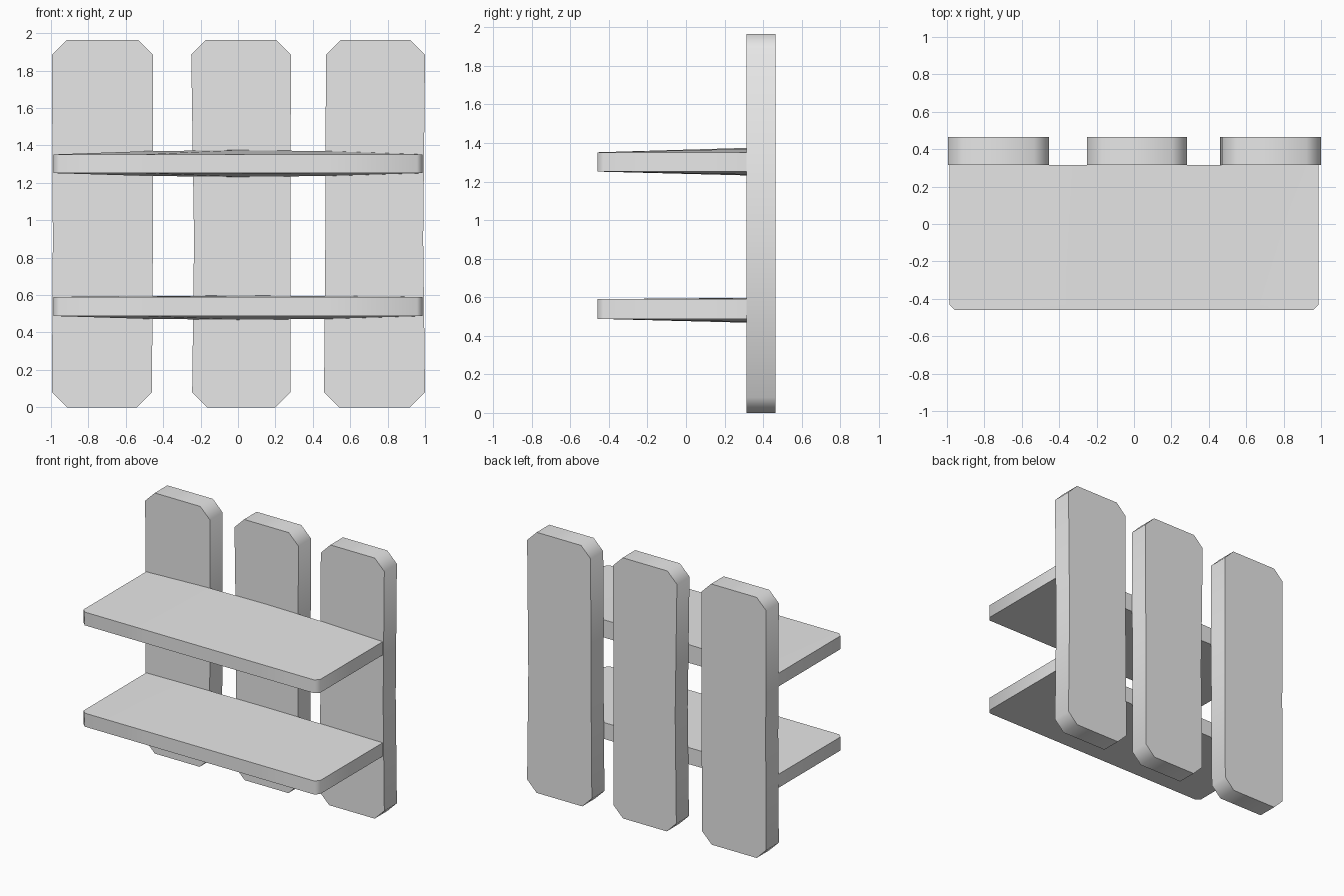
import bpy
import bmesh

cube = bpy.data.objects.get("Cube")
if cube:
    bpy.data.objects.remove(cube, do_unlink=True)

# One plain grey for the whole piece
GREY = (0.8, 0.8, 0.8, 1.0)
grey = bpy.data.materials.new("plain grey")
grey.use_nodes = True
grey.diffuse_color = GREY
grey.node_tree.nodes["Principled BSDF"].inputs["Base Color"].default_value = GREY

WALL_FRONT, WALL_BACK = 0.315, 0.465
SHELF_FRONT = -0.46
HEIGHT = 1.965


def finish(name, bm):
    """Turn a bmesh into a smooth-shaded object with sharp rims."""
    bmesh.ops.recalc_face_normals(bm, faces=bm.faces[:])
    mesh = bpy.data.meshes.new(name)
    bm.to_mesh(mesh)
    bm.free()
    mesh.materials.append(grey)
    obj = bpy.data.objects.new(name, mesh)
    bpy.context.collection.objects.link(obj)
    bpy.ops.object.select_all(action="DESELECT")
    obj.select_set(True)
    bpy.context.view_layer.objects.active = obj
    bpy.ops.object.shade_smooth_by_angle(angle=1.05)


def extrude(bm, faces):
    """Extrude faces into a closed solid and return the new vertices."""
    result = bmesh.ops.extrude_face_region(bm, geom=faces, use_keep_orig=True)
    return [v for v in result["geom"] if isinstance(v, bmesh.types.BMVert)]


def plank(name, left, right):
    """Upright board; left and right list x at the bottom, middle and top."""
    cut = 0.08
    levels = (cut, 0.9, HEIGHT - cut)
    outline = [(left[0] + cut, 0), (right[0] - cut, 0)]
    outline += list(zip(right, levels))
    outline += [(right[2] - cut, HEIGHT), (left[2] + cut, HEIGHT)]
    outline += list(zip(left, levels))[::-1]
    bm = bmesh.new()
    face = bm.faces.new([bm.verts.new((x, WALL_FRONT, z)) for x, z in outline])
    for v in extrude(bm, [face]):
        v.co.y = WALL_BACK
    finish(name, bm)


def shelf(name, bottom, top, sag, crown):
    """Board with clipped front corners that swells toward its back centre."""
    cut = 0.03
    bm = bmesh.new()
    bmesh.ops.create_grid(bm, x_segments=4, y_segments=2, size=1)
    for v in bm.verts:
        if v.co.y < -0.5:
            v.co.y = SHELF_FRONT
            v.co.x *= 0.987 - cut
        else:
            v.co.y = SHELF_FRONT + cut if v.co.y < 0.5 else WALL_FRONT
            v.co.x *= 0.987

    def swell(v):
        depth = (v.co.y - SHELF_FRONT) / (WALL_FRONT - SHELF_FRONT)
        return depth * max(0, 1 - (v.co.x / 0.987) ** 2)

    upper = extrude(bm, bm.faces[:])
    for v in bm.verts:
        v.co.z = bottom - sag * swell(v)
    for v in upper:
        v.co.z = top + crown * swell(v)
    finish(name, bm)


# Three upright back boards, slightly uneven
plank("right_plank", (-0.995, -0.99, -0.995), (-0.46, -0.455, -0.455))
plank("middle_plank", (-0.245, -0.235, -0.25), (0.28, 0.28, 0.283))
plank("left_plank", (0.46, 0.467, 0.47), (1.0, 0.99, 1.0))

# Two shelves
shelf("lower_shelf", 0.488, 0.59, 0.02, 0.007)
shelf("upper_shelf", 1.252, 1.352, 0.02, 0.023)
